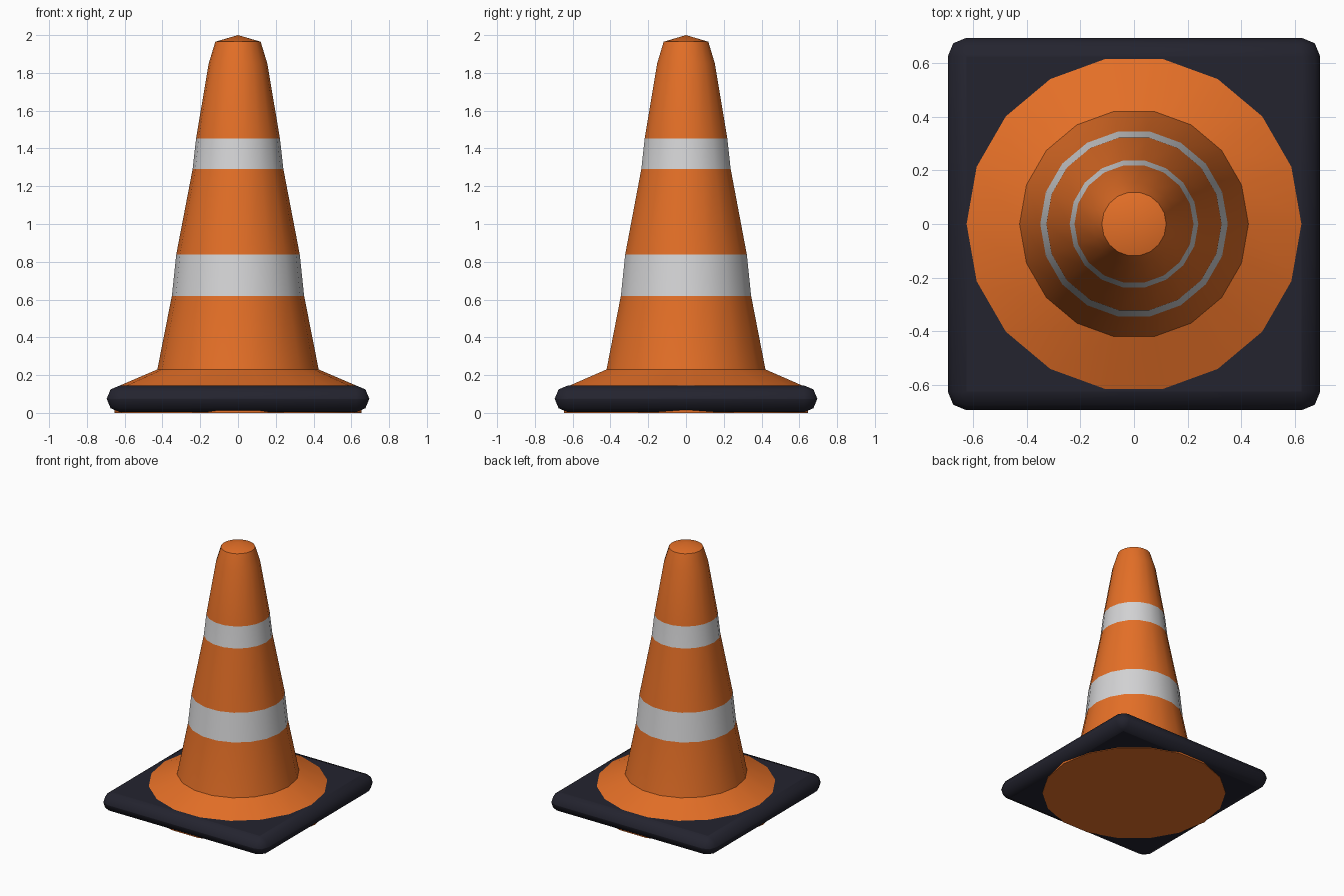
import bpy, bmesh, math

if "Cube" in bpy.data.objects:
    bpy.data.objects.remove(bpy.data.objects["Cube"], do_unlink=True)


def material(name, rgb):
    mat = bpy.data.materials.new(name)
    mat.use_nodes = True
    colour = (*rgb, 1.0)
    mat.diffuse_color = colour
    for node in mat.node_tree.nodes:
        if node.type == 'BSDF_PRINCIPLED':
            node.inputs["Base Color"].default_value = colour
            node.inputs["Roughness"].default_value = 0.7
    return mat


orange = material("orange plastic", (0.78, 0.16, 0.02))
white = material("reflective white", (0.65, 0.65, 0.66))
rubber = material("dark rubber", (0.017, 0.017, 0.028))


def finish(name, bm, mats):
    bmesh.ops.recalc_face_normals(bm, faces=bm.faces)
    mesh = bpy.data.meshes.new(name)
    bm.to_mesh(mesh)
    bm.free()
    for mat in mats:
        mesh.materials.append(mat)
    obj = bpy.data.objects.new(name, mesh)
    bpy.context.collection.objects.link(obj)
    return obj


def smooth(obj):
    bpy.ops.object.select_all(action='DESELECT')
    obj.select_set(True)
    bpy.context.view_layer.objects.active = obj
    bpy.ops.object.shade_smooth_by_angle(angle=math.radians(30))


# Cone body: radius and height pairs turned around the z axis
SIDES = 18
profile = [(0, 0), (0.655, 0), (0.655, 0.132), (0.427, 0.23), (0.35, 0.62),
           (0.327, 0.838), (0.24, 1.292), (0.222, 1.453), (0.155, 1.85),
           (0.12, 1.965), (0, 2)]
bm = bmesh.new()
verts = [bm.verts.new((r, 0, z)) for r, z in profile]
edges = [bm.edges.new(pair) for pair in zip(verts, verts[1:])]
bmesh.ops.spin(bm, geom=verts + edges, cent=(0, 0, 0), axis=(0, 0, 1),
               angle=math.tau, steps=SIDES, use_merge=True)
bmesh.ops.remove_doubles(bm, verts=bm.verts, dist=0.0005)

# White bands by height
for face in bm.faces:
    z = face.calc_center_median().z
    if 0.63 < z < 0.83 or 1.3 < z < 1.45:
        face.material_index = 1
cone = finish("cone_body", bm, [orange, white])
smooth(cone)

# Square rubber base with rounded edges
bm = bmesh.new()
bmesh.ops.create_cube(bm, size=1)
bmesh.ops.scale(bm, vec=(1.39, 1.39, 0.141), verts=bm.verts)
bmesh.ops.translate(bm, vec=(0, 0, 0.0745), verts=bm.verts)
base = finish("rubber_base", bm, [rubber])
bevel = base.modifiers.new("rounded_edges", 'BEVEL')
bevel.width = 0.07
bevel.segments = 2
smooth(base)
